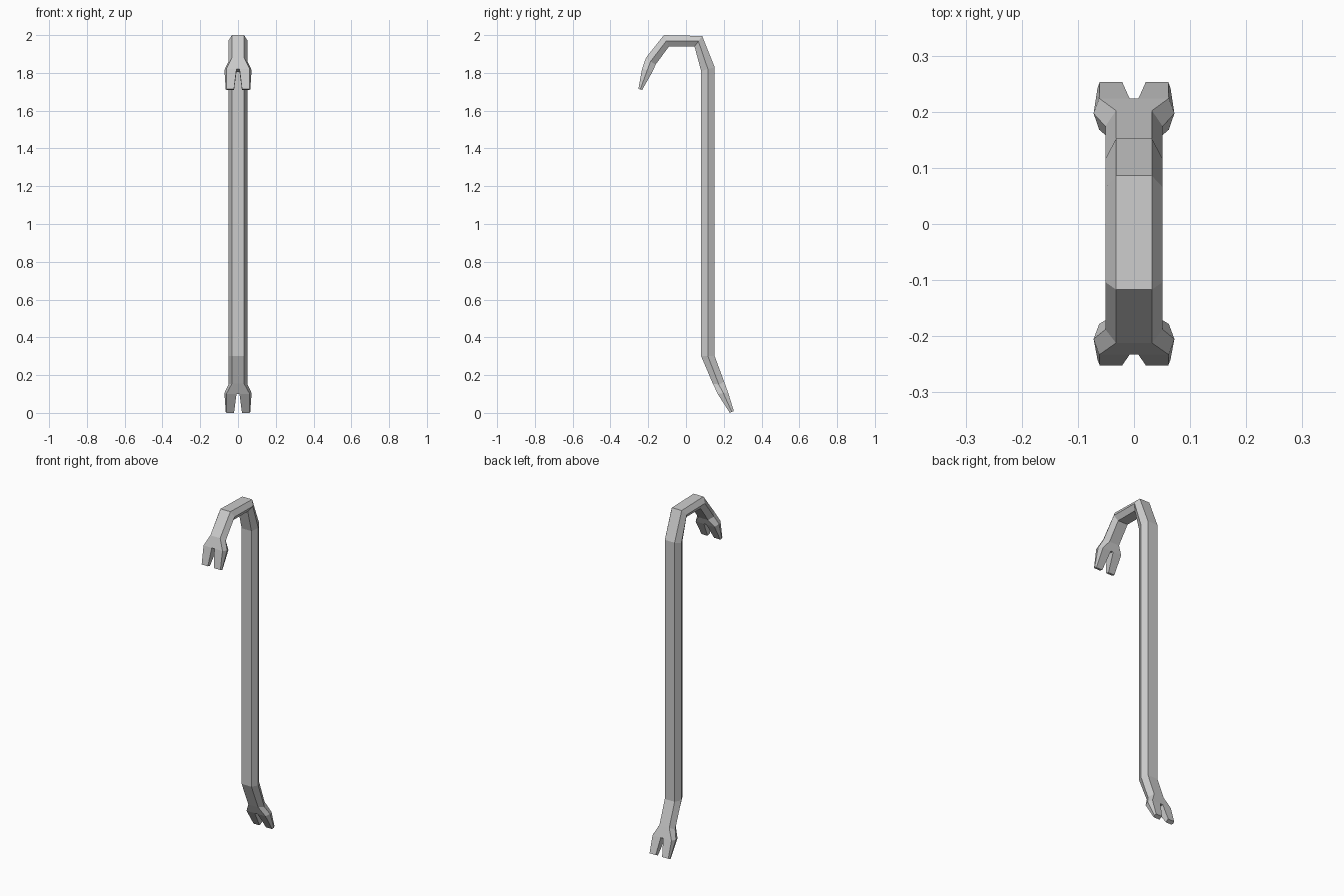
import bpy, bmesh, math

if "Cube" in bpy.data.objects:
    bpy.data.objects.remove(bpy.data.objects["Cube"])

# Stations along the bar: three (half width, y, z) corners: back/outer, side, front/inner
# and the half width of the claw slot.
def bar(back, front, side=None):
    side = side or ((back[0] + front[0]) / 2, (back[1] + front[1]) / 2)
    return [(0.032, *back), (0.051, *side), (0.032, *front)], 0.008

def flare(back, side, front):
    return [(0.062, *back), (0.072, *side), (0.062, *front)], 0.008

def tip(back, front):
    mid = ((back[0] + front[0]) / 2, (back[1] + front[1]) / 2)
    return [(0.061, *back), (0.065, *mid), (0.061, *front)], 0.021

stations = [
    tip((0.253, 0.01), (0.232, 0.0)),
    flare((0.224, 0.105), (0.197, 0.105), (0.168, 0.10)),
    bar((0.202, 0.165), (0.142, 0.155), (0.174, 0.15)),
    bar((0.152, 0.30), (0.08, 0.30)),
    bar((0.152, 1.83), (0.08, 1.81)),
    bar((0.086, 1.995), (0.045, 1.94)),
    bar((-0.117, 2.0), (-0.09, 1.94)),
    bar((-0.212, 1.88), (-0.16, 1.845), (-0.188, 1.86)),
    flare((-0.233, 1.82), (-0.205, 1.815), (-0.178, 1.805)),
    tip((-0.252, 1.715), (-0.232, 1.71)),
]

bm = bmesh.new()

def ring(station):
    pts, n = station
    half = [(n, *pts[0][1:])] + pts + [(n, *pts[2][1:])]
    right = [bm.verts.new(p) for p in half]
    left = [bm.verts.new((-x, y, z)) for x, y, z in half]
    return right, left

def bridge(a, b):
    for i in range(len(a)):
        j = (i + 1) % len(a)
        bm.faces.new((a[i], a[j], b[j], b[i]))

rings = [ring(s) for s in stations]

# Hexagonal shaft with hook, slot strip kept down the middle of the flats
for (ar, al), (br, bl) in zip(rings[1:-2], rings[2:-1]):
    bridge(ar + al[::-1], br + bl[::-1])

# Two prongs at each end, plus the slot floor between them
for base, end in ((rings[1], rings[0]), (rings[-2], rings[-1])):
    for b, e in zip(base, end):
        bridge(b, e)
        bm.faces.new(e)
    r, l = base
    bm.faces.new((r[0], r[4], l[4], l[0]))

# Merge the flat strips, leaving clean hexagon sides
bmesh.ops.dissolve_limit(bm, angle_limit=math.radians(0.5),
                         verts=bm.verts[:], edges=bm.edges[:])
bmesh.ops.recalc_face_normals(bm, faces=bm.faces[:])

mesh = bpy.data.meshes.new("pry_bar")
bm.to_mesh(mesh)
bm.free()
bpy.context.collection.objects.link(bpy.data.objects.new("pry_bar", mesh))
